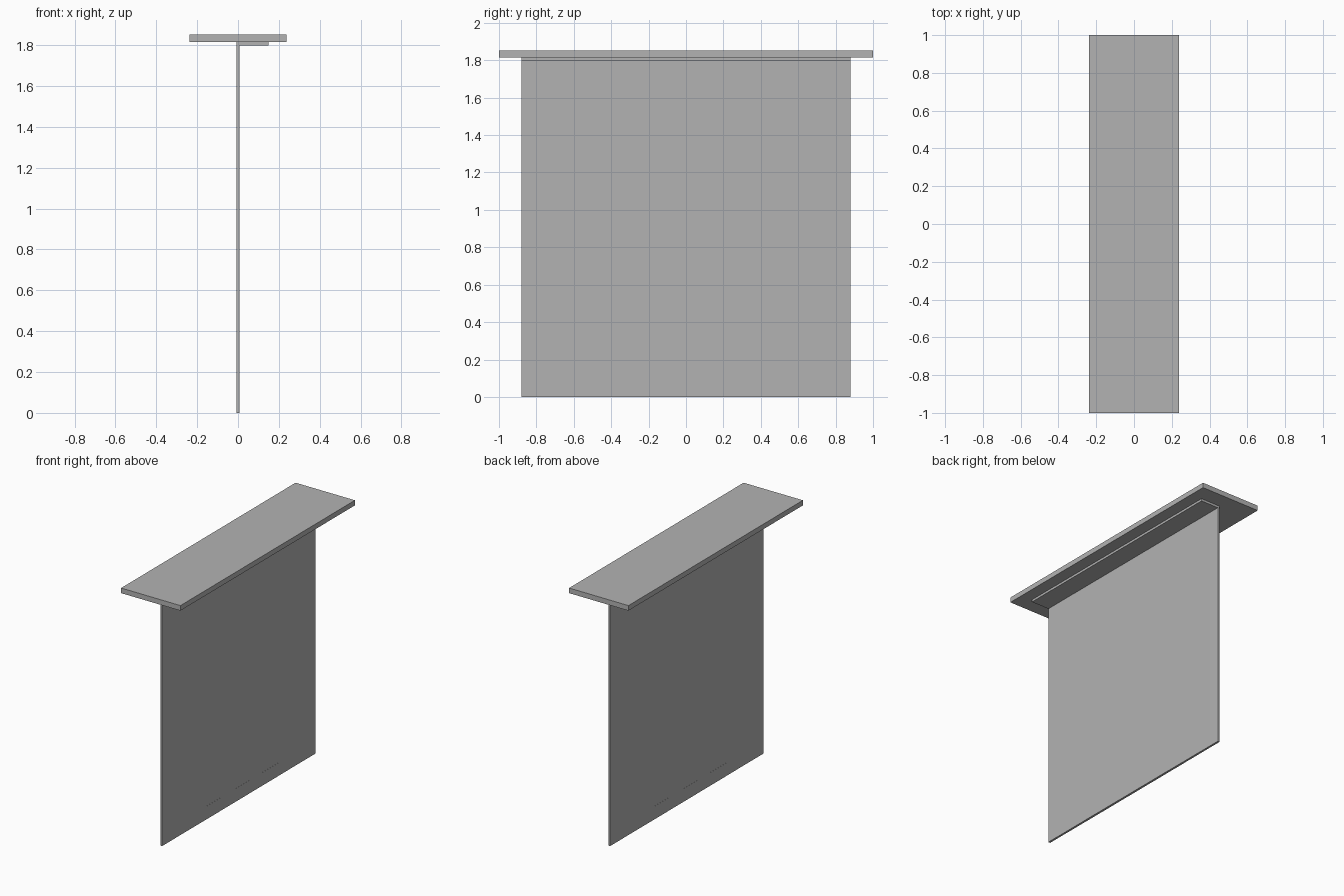
import bpy

default_cube = bpy.data.objects.get("Cube")
if default_cube:
    bpy.data.objects.remove(default_cube, do_unlink=True)

# One plain grey for every part
grey = bpy.data.materials.new("light_grey")
grey.use_nodes = True
colour = (0.45, 0.45, 0.45, 1)
grey.diffuse_color = colour
grey.node_tree.nodes["Principled BSDF"].inputs["Base Color"].default_value = colour


def box(name, x, y, z):
    """Flat-sided box given its (low, high) extent on each axis."""
    bpy.ops.mesh.primitive_cube_add(size=1)
    obj = bpy.context.object
    obj.name = name
    spans = (x, y, z)
    for v in obj.data.vertices:
        v.co = [lo if c < 0 else hi for c, (lo, hi) in zip(v.co, spans)]
    obj.data.materials.append(grey)
    return obj


HALF = 0.0075       # half thickness of the hanging sheet
WIDTH = 0.88        # half width of the hanging sheet
BOARD_Z = 1.815     # underside of the top board

# Overhanging top board
box("top_board", (-0.238, 0.238), (-1, 1), (BOARD_Z, 1.852))

# Thin mounting strip under the board, on one side of the sheet
box("mounting_strip", (HALF, 0.15), (-WIDTH, WIDTH), (1.798, BOARD_Z))

# Tall thin hanging sheet
box("hanging_sheet", (-HALF, HALF), (-WIDTH, WIDTH), (0, BOARD_Z))

# Low bar set into the foot of the sheet, almost flush with its faces
box("bottom_bar", (-HALF - 0.0005, HALF + 0.0005), (-0.52, 0.52), (0, 0.095))
